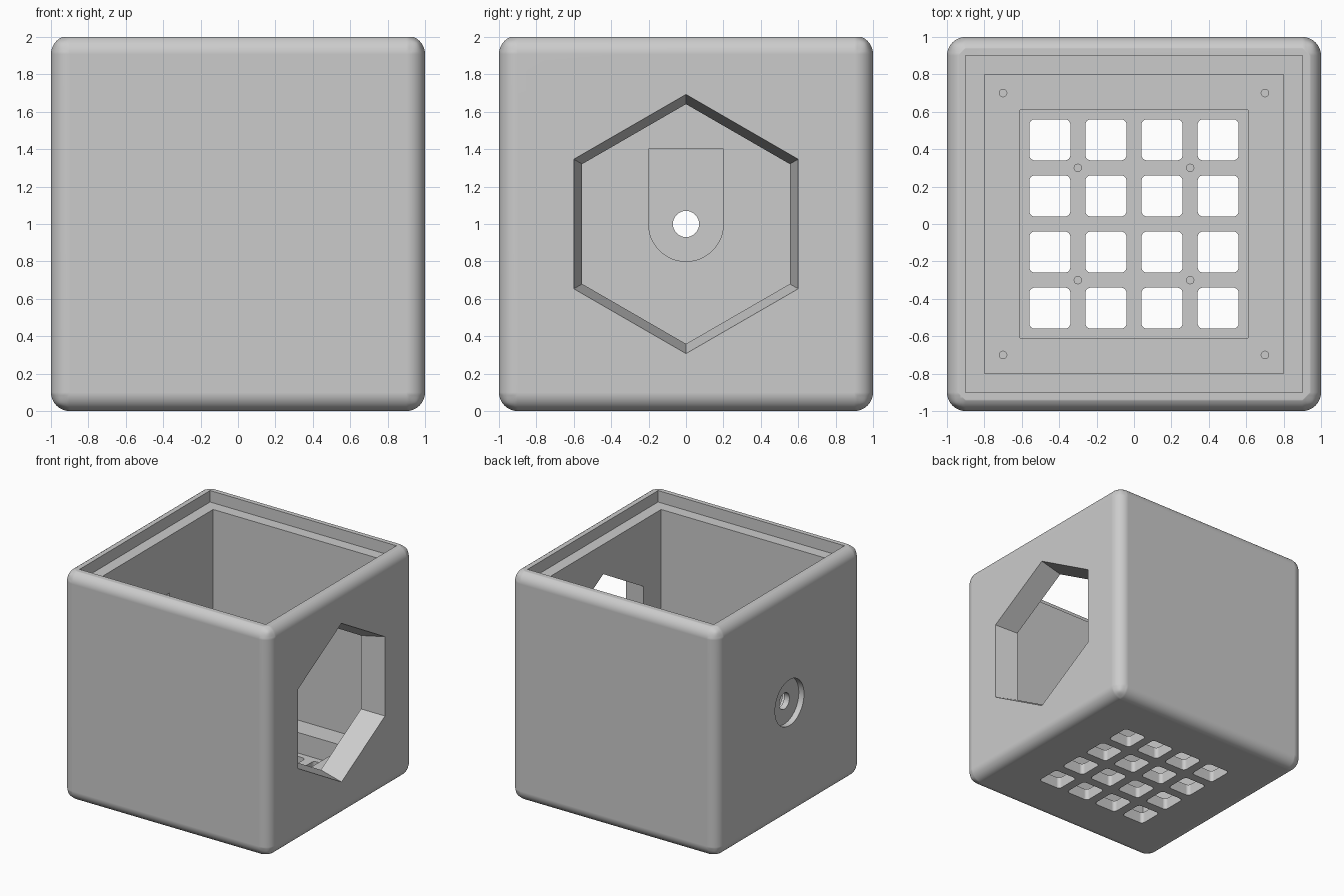
import bpy
import bmesh
from math import cos, sin, pi, radians

default = bpy.data.objects.get("Cube")
if default:
    bpy.data.objects.remove(default, do_unlink=True)

grey = bpy.data.materials.new("light_grey")
grey.use_nodes = True
tone = (0.6, 0.6, 0.6, 1)
grey.diffuse_color = tone
grey.node_tree.nodes["Principled BSDF"].inputs["Base Color"].default_value = tone


# Profile helpers
def arc(cx, cy, r, start, end, steps):
    angles = [radians(start + (end - start) * i / steps) for i in range(steps + 1)]
    return [(cx + r * cos(a), cy + r * sin(a)) for a in angles]


def circle(cx, cy, r, sides=32):
    return arc(cx, cy, r, 0, 360, sides)[:-1]


def square(h):
    return [(-h, -h), (h, -h), (h, h), (-h, h)]


def rounded_square(cx, cy, h, r):
    k = h - r
    signs = [(1, 1), (-1, 1), (-1, -1), (1, -1)]
    return [p for i, (sx, sy) in enumerate(signs)
            for p in arc(cx + sx * k, cy + sy * k, r, 90 * i, 90 * i + 90, 6)]


def hexagon(apothem, cz):
    r = apothem / cos(pi / 6)
    return [(r * cos(pi / 2 + i * pi / 3), cz + r * sin(pi / 2 + i * pi / 3))
            for i in range(6)]


def add_prism(bm, low, high, lo, hi, axis):
    """Loft two matching profiles along the z or x axis."""
    def place(p, t):
        return (p[0], p[1], t) if axis == "z" else (t, p[0], p[1])
    a = [bm.verts.new(place(p, lo)) for p in low]
    b = [bm.verts.new(place(p, hi)) for p in high]
    n = len(a)
    bm.faces.new(a[::-1])
    bm.faces.new(b)
    for i in range(n):
        j = (i + 1) % n
        bm.faces.new((a[i], a[j], b[j], b[i]))


def make_object(name, bm):
    bmesh.ops.recalc_face_normals(bm, faces=bm.faces)
    mesh = bpy.data.meshes.new(name)
    bm.to_mesh(mesh)
    bm.free()
    mesh.materials.append(grey)
    obj = bpy.data.objects.new(name, mesh)
    bpy.context.collection.objects.link(obj)
    return obj


# Rounded block, a little taller than the box so the top slices its fillet
bm = bmesh.new()
add_prism(bm, square(1), square(1), 0, 2.008, "z")
bmesh.ops.bevel(bm, geom=bm.edges[:], offset=0.1, segments=10,
                profile=0.5, affect="EDGES")
box = make_object("box_shell", bm)

cutters = []


def cut(name, profiles, lo, hi, axis="z", far_profiles=None):
    bm = bmesh.new()
    for low, high in zip(profiles, far_profiles or profiles):
        add_prism(bm, low, high, lo, hi, axis)
    obj = make_object(name, bm)
    obj.hide_render = True
    cutters.append(obj)
    mod = box.modifiers.new(name, "BOOLEAN")
    mod.operation = "DIFFERENCE"
    mod.solver = "EXACT"
    mod.object = obj


FLOOR, POCKET = 0.28, 0.1
grid = [-0.45, -0.15, 0.15, 0.45]

# Open top, lid ledge, cavity and keypad pocket
cut("top_slice", [square(2)], 2, 3)
cut("lid_recess", [square(0.9)], 1.9, 3)
cut("cavity", [square(0.8)], FLOOR, 3)
cut("keypad_pocket", [square(0.61)], POCKET, 1)

# Key openings and blind screw holes in the floor
cut("key_openings", [rounded_square(x, y, 0.11, 0.03) for x in grid for y in grid], -1, 0.5)
cut("floor_screw_holes", [circle(x, y, 0.02, 16) for x in (-0.7, 0.7) for y in (-0.7, 0.7)],
    FLOOR - 0.1, 0.5)
cut("keypad_screw_holes", [circle(x, y, 0.02, 16) for x in (-0.3, 0.3) for y in (-0.3, 0.3)],
    POCKET - 0.05, 0.5)

# Tapered hexagonal window in one side wall
cut("hexagon_window", [hexagon(0.51, 1)], 0.6, 1.2, "x", [hexagon(0.645, 1)])

# Shaft hole in the opposite wall, with outer counterbore and inner slot
slot = arc(0, 1, 0.2, 180, 360, 24) + [(0.2, 1.4), (-0.2, 1.4)]
cut("inner_slot", [slot], -0.9, -0.5, "x")
cut("outer_counterbore", [circle(0, 1, 0.2, 48)], -1.5, -0.95, "x")
cut("shaft_hole", [circle(0, 1, 0.07)], -1.5, -0.5, "x")

# Bake the cuts and drop the cutters
bpy.context.view_layer.update()
depsgraph = bpy.context.evaluated_depsgraph_get()
baked = bpy.data.meshes.new_from_object(box.evaluated_get(depsgraph))
box.modifiers.clear()
box.data = baked
for obj in cutters:
    bpy.data.objects.remove(obj, do_unlink=True)
baked.materials.clear()
baked.materials.append(grey)

# Smooth fillets with crisp edges and flat walls
bpy.ops.object.select_all(action="DESELECT")
box.select_set(True)
bpy.context.view_layer.objects.active = box
bpy.ops.object.shade_smooth_by_angle(angle=radians(30))
weighted = box.modifiers.new("flat_walls", "WEIGHTED_NORMAL")
weighted.keep_sharp = True
